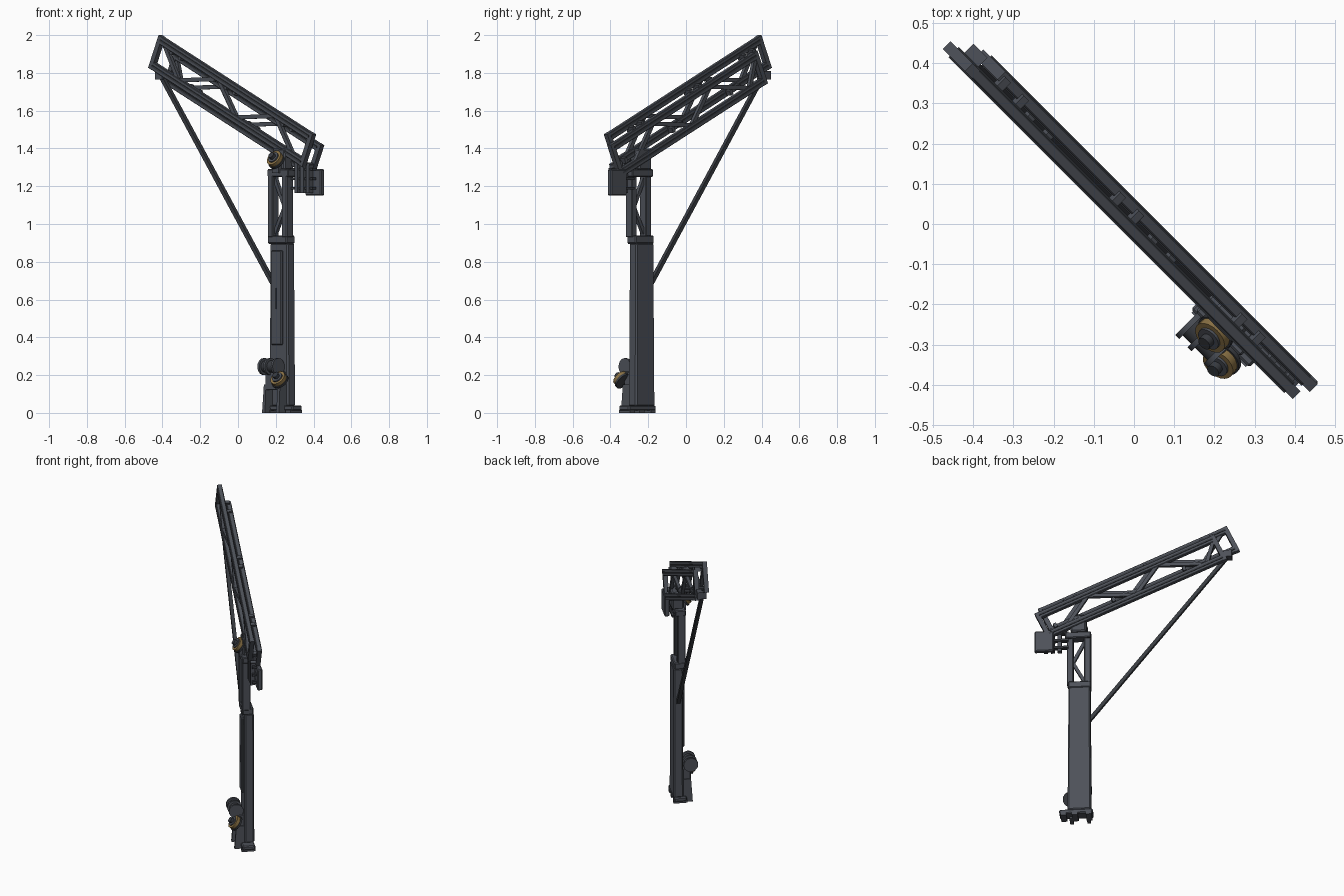
import bpy, bmesh, math
from mathutils import Matrix, Vector

cube = bpy.data.objects.get("Cube")
if cube:
    bpy.data.objects.remove(cube, do_unlink=True)


def material(name, rgb):
    m = bpy.data.materials.new(name)
    m.use_nodes = True
    m.diffuse_color = (*rgb, 1)
    m.node_tree.nodes["Principled BSDF"].inputs["Base Color"].default_value = (*rgb, 1)
    return m


SLATE = material("slate_steel", (0.075, 0.083, 0.1))
DARK = material("dark_steel", (0.04, 0.044, 0.052))
BRASS = material("worn_brass", (0.26, 0.17, 0.06))

# Crane frame: x along the jib toward its tail, y across it
CRANE = Matrix.Rotation(math.radians(-45), 4, 'Z')
# Jib frame: x runs down the jib from the tip, z is square to the chords
JIB = CRANE @ Matrix.Translation((-0.566, 0, 2.0)) @ Matrix.Rotation(math.radians(24.5), 4, 'Y')


def finish(name, bm, mat, frame, bevel=0.0, smooth=False):
    bmesh.ops.recalc_face_normals(bm, faces=bm.faces)
    me = bpy.data.meshes.new(name)
    bm.to_mesh(me)
    bm.free()
    me.materials.append(mat)
    me.transform(frame)
    ob = bpy.data.objects.new(name, me)
    bpy.context.collection.objects.link(ob)
    if bevel:
        mod = ob.modifiers.new("bevel", 'BEVEL')
        mod.width, mod.segments = bevel, 1
    if smooth:
        bpy.context.view_layer.objects.active = ob
        ob.select_set(True)
        bpy.ops.object.shade_smooth_by_angle(angle=math.radians(35))
        ob.select_set(False)
    return ob


def box(name, xs, ys, zs, mat=SLATE, frame=CRANE, bevel=0.0, taper=1.0):
    bm = bmesh.new()
    bmesh.ops.create_cube(bm, size=1)
    for v in bm.verts:
        k = taper if v.co.z > 0 else 1
        v.co = [(a + b) / 2 + c * (b - a) * f
                for (a, b), c, f in zip((xs, ys, zs), v.co, (k, k, 1))]
    return finish(name, bm, mat, frame, bevel)


def bar(name, a, b, width, depth, mat=SLATE, frame=CRANE):
    """Rectangular bar in the x-z plane from a to b, depth across y."""
    a, b = Vector(a), Vector(b)
    d = b - a
    side = d.normalized().cross(Vector((0, 1, 0))).normalized()
    rot = Matrix((d.normalized(), (0, 1, 0), side)).transposed().to_4x4()
    h, w, t = d.length / 2, width / 2, depth / 2
    return box(name, (-h, h), (-t, t), (-w, w), mat,
               frame @ Matrix.Translation((a + b) / 2) @ rot)


def disc(name, centre, axis, radius, length, mat=SLATE, sides=20):
    bm = bmesh.new()
    bmesh.ops.create_cone(bm, cap_ends=True, segments=sides, radius1=radius,
                          radius2=radius, depth=length)
    rot = Vector(axis).to_track_quat('Z', 'Y').to_matrix().to_4x4()
    return finish(name, bm, mat, CRANE @ Matrix.Translation(centre) @ rot, smooth=True)


def pulley(name, centre, axis, radius):
    """Brass ring between dark flanges with a raised hub."""
    c, n = Vector(centre), Vector(axis).normalized()
    for part, off, r, length, mat in (("back_flange", -0.016, 1.0, 0.012, DARK),
                                      ("ring", 0, 0.9, 0.022, BRASS),
                                      ("face", 0.012, 0.62, 0.012, SLATE),
                                      ("hub", 0.024, 0.35, 0.024, DARK)):
        disc(f"{name}_{part}", c + n * off, n, radius * r, length, mat)


# Base and column
box("base_plate", (0.25, 0.455), (-0.05, 0.028), (0.012, 0.04), bevel=0.006)
for i, x in enumerate((0.275, 0.36, 0.43)):
    box(f"base_foot_{i}", (x - 0.018, x + 0.018), (-0.055, 0.03), (0, 0.016))
box("column", (0.26, 0.404), (-0.031, 0.031), (0.035, 0.9), bevel=0.008, taper=0.92)
box("column_collar", (0.262, 0.402), (-0.042, 0.026), (0.895, 0.94), bevel=0.006)
box("column_door", (0.288, 0.366), (-0.042, -0.025), (0.36, 0.86), bevel=0.005)
box("door_handle", (0.322, 0.33), (-0.046, -0.04), (0.55, 0.66), DARK)

# Open mast with diagonal bracing
for side, x in (("tip", 0.284), ("tail", 0.39)):
    box(f"mast_leg_{side}", (x - 0.02, x + 0.02), (-0.045, 0.005), (0.93, 1.27), bevel=0.004)
for i, (a, b) in enumerate((((0.3, 0.95), (0.375, 1.09)), ((0.375, 1.09), (0.3, 1.24)))):
    bar(f"mast_brace_{i}", (a[0], -0.02, a[1]), (b[0], -0.02, b[1]), 0.02, 0.02)
box("mast_cap", (0.262, 0.42), (-0.046, 0.02), (1.25, 1.29), bevel=0.005)
box("jib_pivot", (0.29, 0.385), (-0.036, 0.035), (1.285, 1.4), bevel=0.008)

# Jib: two parallel trusses, the far one set lower
ZIGZAG = ((0.05, 0), (0.225, 1), (0.495, 0), (0.70, 1), (0.965, 0), (1.16, 1))
DEPTH = 0.19
CHORD = 0.042
for side, y, start, end, top in (("near", -0.015, 0, 1.267, 0), ("far", 0.028, 0.1, 1.307, -0.045)):
    ys = (y - 0.014, y + 0.014)
    for level, z in (("upper", top), ("lower", top - DEPTH + CHORD)):
        box(f"jib_{side}_{level}_chord", (start, end), ys, (z - CHORD, z),
            frame=JIB, bevel=0.003)
        box(f"jib_{side}_{level}_rib", (start + 0.02, end - 0.02), (y - 0.018, y + 0.018),
            (z - CHORD * 0.62, z - CHORD * 0.38), DARK, JIB)
    for name, x in (("tip", start), ("tail", end - 0.028)):
        box(f"jib_{side}_{name}_post", (x, x + 0.028), ys, (top - DEPTH, top), frame=JIB)
    nodes = [(max(s, start + 0.02), y, top - 0.03 - low * (DEPTH - 0.06)) for s, low in ZIGZAG]
    for i, (a, b) in enumerate(zip(nodes, nodes[1:])):
        bar(f"jib_{side}_web_{i}", a, b, 0.022, 0.02, frame=JIB)

# Ties joining the trusses
for i, (s, low) in enumerate(ZIGZAG):
    z = -0.045 - low * 0.125
    for k in (-0.035, 0.035):
        box(f"jib_tie_{i}", (s + k + 0.09, s + k + 0.11), (-0.02, 0.032),
            (z - 0.014, z + 0.014), frame=JIB)

# Stay from the column to the jib tip
bar("stay", (0.275, 0, 0.67), (-0.575, 0, 1.785), 0.022, 0.022, DARK)
box("stay_anchor", (-0.6, -0.55), (-0.02, 0.035), (1.765, 1.81))

# Counterweight and its rack
box("counterweight", (0.487, 0.605), (0.014, 0.046), (1.15, 1.29), bevel=0.006)
for z in (1.19, 1.24, 1.29):
    box("rack_rail", (0.4, 0.57), (-0.012, 0.016), (z - 0.007, z + 0.007), DARK)
for x, top in ((0.455, 1.34), (0.497, 1.33), (0.54, 1.31)):
    box("rack_upright", (x - 0.012, x + 0.012), (-0.02, 0.008), (1.165, top))

# Pulleys, leaning upward
pulley("head_pulley", (0.334, -0.058, 1.345), (0, -1, 0.7), 0.05)
box("head_pulley_bracket", (0.31, 0.36), (-0.055, -0.03), (1.27, 1.35))
pulley("winch_pulley", (0.395, -0.092, 0.18), (0.1, -1, 0.8), 0.048)

# Winch drum and its stand
disc("winch_drum", (0.325, -0.078, 0.245), (1, 0, 0), 0.032, 0.11, DARK)
for x in (0.275, 0.318, 0.375):
    disc("winch_flange", (x, -0.078, 0.245), (1, 0, 0), 0.045, 0.014, SLATE)
box("winch_stand", (0.28, 0.385), (-0.08, -0.025), (0.12, 0.22), bevel=0.005)
for x in (0.27, 0.375):
    box("winch_gusset", (x, x + 0.022), (-0.09, -0.02), (0, 0.15), taper=0.7)
